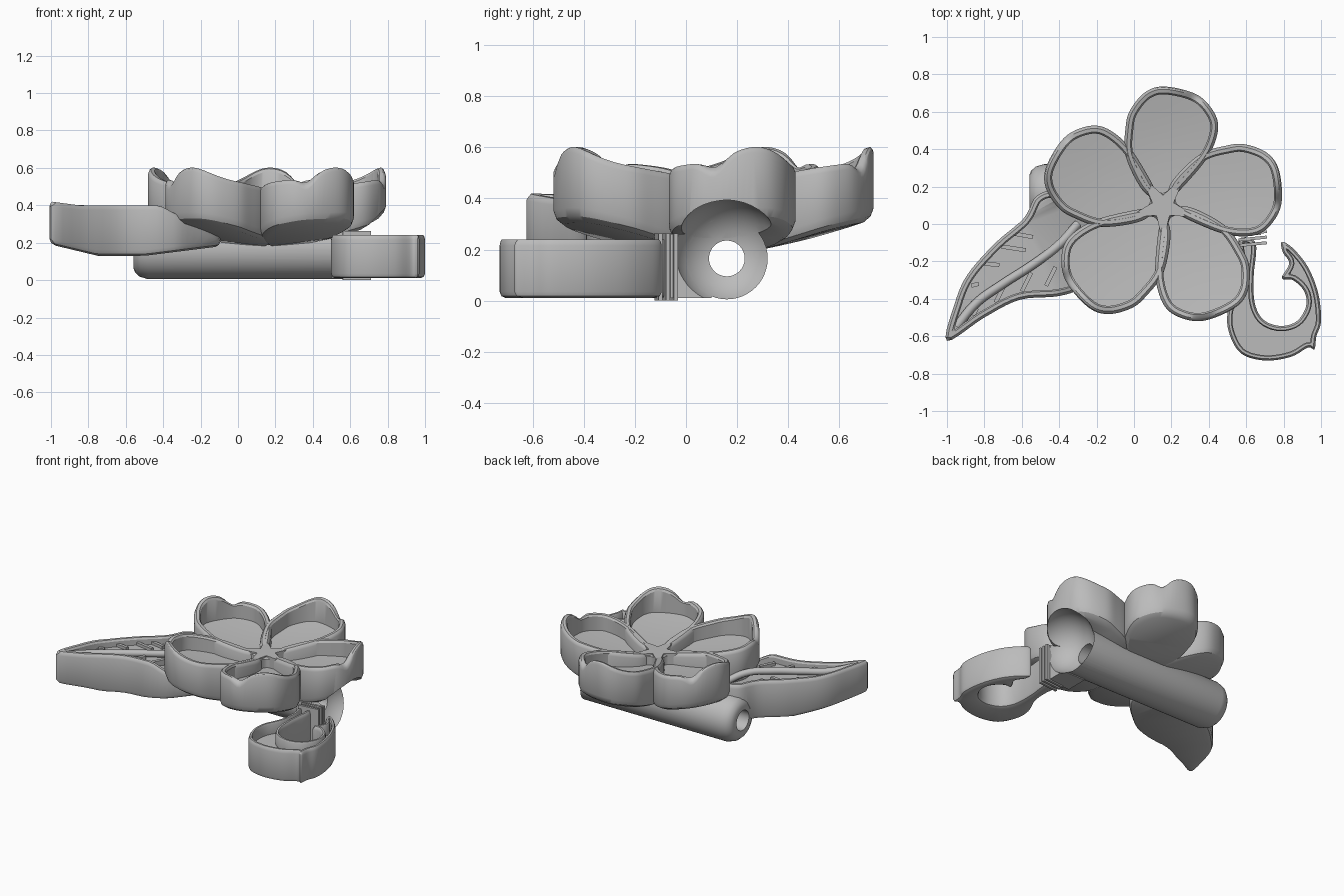
import bpy, bmesh, math
from mathutils import Vector, Matrix
from mathutils.geometry import intersect_point_line

if "Cube" in bpy.data.objects:
    bpy.data.objects.remove(bpy.data.objects["Cube"])

grey = bpy.data.materials.new("plain_grey")
grey.use_nodes = True
grey.diffuse_color = (0.5, 0.5, 0.5, 1)
grey.node_tree.nodes["Principled BSDF"].inputs["Base Color"].default_value = (0.5, 0.5, 0.5, 1)


def shade(ob, angle):
    bpy.ops.object.select_all(action="DESELECT")
    ob.select_set(True)
    bpy.context.view_layer.objects.active = ob
    bpy.ops.object.shade_smooth_by_angle(angle=math.radians(angle))


def finish(bm, name, angle=40):
    bmesh.ops.remove_doubles(bm, verts=bm.verts, dist=0.0005)
    bmesh.ops.recalc_face_normals(bm, faces=bm.faces)
    mesh = bpy.data.meshes.new(name)
    bm.to_mesh(mesh)
    bm.free()
    ob = bpy.data.objects.new(name, mesh)
    bpy.context.collection.objects.link(ob)
    mesh.materials.append(grey)
    shade(ob, angle)
    return ob


def smooth_loop(points, steps=5):
    """Closed Catmull-Rom loop, counter-clockwise."""
    p = [Vector(q) for q in points]
    n = len(p)
    if sum(p[i - 1].cross(p[i]) for i in range(n)) < 0:
        p.reverse()
    out = []
    for i in range(n):
        a, b, c, d = (p[(i + k - 1) % n] for k in range(4))
        for s in range(steps):
            t = s / steps
            out.append((2 * b + (c - a) * t + (2 * a - 5 * b + 4 * c - d) * t * t
                        + (3 * b - a - 3 * c + d) * t ** 3) / 2)
    return out


def gap(q, loop):
    best = 9
    for i in range(len(loop)):
        f = intersect_point_line(q, loop[i - 1], loop[i])[1]
        best = min(best, (q - loop[i - 1].lerp(loop[i], clamp(f))).length)
    return best


def inset(loop, w):
    """Offset a loop inward; points that cross over snap to a good neighbour."""
    if w == 0:
        return loop
    n = len(loop)
    raw = []
    for i in range(n):
        t = (loop[(i + 1) % n] - loop[i - 1]).normalized()
        raw.append(loop[i] + Vector((-t.y, t.x)) * w)
    good = [i for i in range(n) if gap(raw[i], loop) > 0.93 * w]
    return [raw[min(good, key=lambda g: min(abs(g - i), n - abs(g - i)))] for i in range(n)]


def cap(bm, ring):
    """Close a ring, skipping points that coincide."""
    keep = [v for i, v in enumerate(ring) if (v.co - ring[i - 1].co).length > 0.0006]
    edges = [bm.edges.get((a, b)) or bm.edges.new((a, b)) for a, b in zip(keep, keep[1:] + keep[:1])]
    bmesh.ops.triangle_fill(bm, edges=edges, use_beauty=True, normal=(0, 0, 1))


def tray(name, loop, top, floor, bottom, rim, fillet, centre=None, place=Matrix()):
    """Solid dish with a rounded raised rim; heights are functions of x, y."""
    rings = [(fillet, bottom, 0), (0.3 * fillet, bottom, 0.3 * fillet), (0, bottom, fillet),
             (0, top, -0.025), (0.15 * rim, top, -0.008), (0.35 * rim, top, 0),
             (0.8 * rim, top, 0), (rim, top, -0.012), (rim, floor, 0)]
    bm = bmesh.new()
    layers = [[(q.x, q.y, z(q.x, q.y) + dz) for q in inset(loop, w)] for w, z, dz in rings]
    if centre:
        for s in (0.7, 0.4, 0.15):
            ring = [Vector(centre).lerp(Vector(q[:2]), s) for q in layers[8]]
            layers.append([(q.x, q.y, floor(q.x, q.y)) for q in ring])
    verts = [[bm.verts.new(q) for q in ring] for ring in layers]
    for a, b in zip(verts, verts[1:]):
        for i in range(len(loop)):
            bm.faces.new((a[i - 1], a[i], b[i], b[i - 1]))
    cap(bm, verts[0])
    cap(bm, verts[-1])
    bm.transform(place)
    return finish(bm, name)


def bar(name, a, b, width, z0, z1):
    """Upright box along the line from a to b."""
    a, b = Vector(a), Vector(b)
    d, mid = b - a, (a + b) / 2
    bm = bmesh.new()
    bmesh.ops.create_cube(bm, size=1)
    bm.transform(Matrix.Translation((mid.x, mid.y, (z0 + z1) / 2))
                 @ Matrix.Rotation(math.atan2(d.y, d.x), 4, "Z")
                 @ Matrix.Diagonal((d.length, width, z1 - z0, 1)))
    return finish(bm, name, 30)


def carve(ob, centre, radius, length=0):
    """Hollow out a spherical pocket, or a bore along x if a length is given."""
    bm = bmesh.new()
    if length:
        bmesh.ops.create_cone(bm, cap_ends=True, segments=48, radius1=radius,
                              radius2=radius, depth=length)
        bm.transform(Matrix.Rotation(math.pi / 2, 4, "Y"))
    else:
        bmesh.ops.create_uvsphere(bm, u_segments=48, v_segments=24, radius=radius)
    bm.transform(Matrix.Translation(centre))
    cutter = finish(bm, "pocket_cutter")
    cutter.hide_render = True
    bpy.context.view_layer.objects.active = ob
    mod = ob.modifiers.new("pocket", "BOOLEAN")
    mod.operation, mod.object, mod.solver = "DIFFERENCE", cutter, "EXACT"
    bpy.ops.object.modifier_apply(modifier=mod.name)
    bpy.data.objects.remove(cutter)
    shade(ob, 30)


def bump(x, y, cx, cy, width):
    return math.exp(-((x - cx) ** 2 + (y - cy) ** 2) / width ** 2)


def clamp(v):
    return min(1, max(0, v))


# Petals: one template turned five times about the flower centre
HUB = Vector((0.155, 0.095, 0))
AXIS = (0, 0.16, 0.165)
petal = smooth_loop([(-0.045, 0.04), (-0.12, 0.1), (-0.2, 0.27), (-0.2, 0.42), (-0.175, 0.515),
                     (-0.095, 0.61), (0.01, 0.64), (0.175, 0.6), (0.265, 0.515),
                     (0.295, 0.415), (0.25, 0.28), (0.145, 0.145), (0.035, 0.04)], 7)


def petal_top(x, y):
    return (0.43 + 0.18 * math.hypot(x, y) + 0.06 * bump(x, y, 0.02, 0.64, 0.14)
            - 0.05 * bump(x, y, 0.18, 0.6, 0.05))


def petal_floor(x, y):
    return 0.37 + 0.17 * (x * x + y * y)


def petal_bottom(x, y):
    return 0.18 + 0.35 * (x * x + y * y)


right_pocket, left_pocket = (0.74, 0.16, 0.19), (-0.74, 0.16, 0.17)
for k, size in enumerate((1, 1.015, 1.04, 1.05, 1.03)):
    turn = (Matrix.Translation(HUB) @ Matrix.Rotation(math.radians(-72 * k), 4, "Z")
            @ Matrix.Diagonal((size, size, 1, 1)))
    ob = tray("petal_%d" % (k + 1), petal, petal_top, petal_floor, petal_bottom,
              0.042, 0.04, (0.03, 0.36), turn)
    carve(ob, AXIS, 0.075, 2)
    if k == 1:
        carve(ob, right_pocket, 0.21)

# Star-shaped flower centre
bm = bmesh.new()
star = []
for i in range(10):
    r, a = (0.2, 0.06)[i % 2], math.radians(54 + 36 * i)
    star.append(bm.verts.new((HUB.x + r * math.cos(a), HUB.y + r * math.sin(a), 0.26)))
face = bm.faces.new(star)
ext = bmesh.ops.extrude_face_region(bm, geom=[face])
bmesh.ops.translate(bm, vec=(0, 0, 0.19),
                    verts=[v for v in ext["geom"] if isinstance(v, bmesh.types.BMVert)])
finish(bm, "flower_centre", 30)

# Hollow stem tube along x, turned from a profile
profile = [(-0.56, 0.07), (-0.56, 0.1), (-0.55, 0.125), (-0.525, 0.147), (-0.48, 0.16),
           (0.7, 0.16), (0.7, 0.07)]
bm = bmesh.new()
sides = 48
rows = []
for x, r in profile:
    rows.append([bm.verts.new((x, AXIS[1] + r * math.cos(math.tau * i / sides),
                               AXIS[2] + r * math.sin(math.tau * i / sides)))
                 for i in range(sides)])
for a, b in zip(rows, rows[1:] + rows[:1]):
    for i in range(sides):
        bm.faces.new((a[i - 1], a[i], b[i], b[i - 1]))
carve(finish(bm, "stem_tube"), right_pocket, 0.21)

# Leaf dish
leaf = smooth_loop([(-1, -0.625), (-0.8, -0.5), (-0.61, -0.405), (-0.4, -0.385),
                    (-0.27, -0.33), (-0.1, -0.15), (-0.15, 0.05), (-0.4, 0.17), (-0.52, 0.15),
                    (-0.59, 0.03), (-0.74, -0.1), (-0.89, -0.27), (-0.96, -0.43)])


def leaf_top(x, y):
    return 0.4 + 0.02 * clamp((-x - 0.85) / 0.15) - 0.16 * clamp((x + 0.42) / 0.3)


def leaf_bottom(x, y):
    return 0.13 + 0.06 * clamp((-x - 0.75) / 0.25) + 0.05 * clamp((x + 0.5) / 0.4)


ob = tray("leaf", leaf, leaf_top, lambda x, y: leaf_top(x, y) - 0.05, leaf_bottom, 0.038, 0.03)
carve(ob, left_pocket, 0.19)
carve(ob, AXIS, 0.075, 2)

# Leaf midrib and veins
curve = bpy.data.curves.new("leaf_midrib", "CURVE")
curve.dimensions = "3D"
curve.bevel_depth, curve.bevel_resolution = 0.024, 3
spline = curve.splines.new("BEZIER")
path = [(-0.95, -0.55), (-0.84, -0.42), (-0.7, -0.32), (-0.53, -0.21), (-0.4, -0.11), (-0.3, 0)]
spline.bezier_points.add(len(path) - 1)
for pt, (x, y) in zip(spline.bezier_points, path):
    pt.co = (x, y, leaf_top(x, y) - 0.03)
    pt.handle_left_type = pt.handle_right_type = "AUTO"
curve.materials.append(grey)
rib = bpy.data.objects.new("leaf_midrib", curve)
bpy.context.collection.objects.link(rib)
veins = [((-0.65, -0.05), (-0.54, -0.07)), ((-0.71, -0.12), (-0.58, -0.14)),
         ((-0.81, -0.21), (-0.72, -0.22)), ((-0.87, -0.33), (-0.83, -0.32)),
         ((-0.86, -0.49), (-0.84, -0.45)), ((-0.74, -0.42), (-0.7, -0.34)),
         ((-0.6, -0.36), (-0.55, -0.26)), ((-0.47, -0.33), (-0.42, -0.23))]
for i, (a, b) in enumerate(veins):
    bar("leaf_vein_%d" % (i + 1), a, b, 0.022, 0.33, 0.37)

# Curled hook dish
hook = smooth_loop([(0.56, -0.08), (0.57, -0.2), (0.56, -0.32), (0.505, -0.45), (0.505, -0.57),
                    (0.57, -0.69), (0.7, -0.73), (0.84, -0.71), (0.93, -0.66), (0.965, -0.67),
                    (0.975, -0.6), (1, -0.52), (0.985, -0.37), (0.93, -0.23), (0.85, -0.13),
                    (0.79, -0.095), (0.795, -0.15), (0.83, -0.21), (0.79, -0.29), (0.85, -0.3),
                    (0.91, -0.36), (0.92, -0.44), (0.87, -0.52), (0.78, -0.545), (0.69, -0.51),
                    (0.645, -0.42), (0.64, -0.28), (0.65, -0.1)])
tray("hook", hook, lambda x, y: 0.24, lambda x, y: 0.16, lambda x, y: 0.01, 0.028, 0.025)

# Ribbed joint between hook and tube
ob = bar("hook_joint", (0.5, 0.02), (0.68, 0.02), 0.16, 0.01, 0.26)
carve(ob, right_pocket, 0.21)
carve(ob, AXIS, 0.075, 2)
for i in range(3):
    y = -0.115 + 0.03 * i
    bar("joint_rib_%d" % (i + 1), (0.56, y), (0.71, y + 0.015), 0.016, 0, 0.262)
